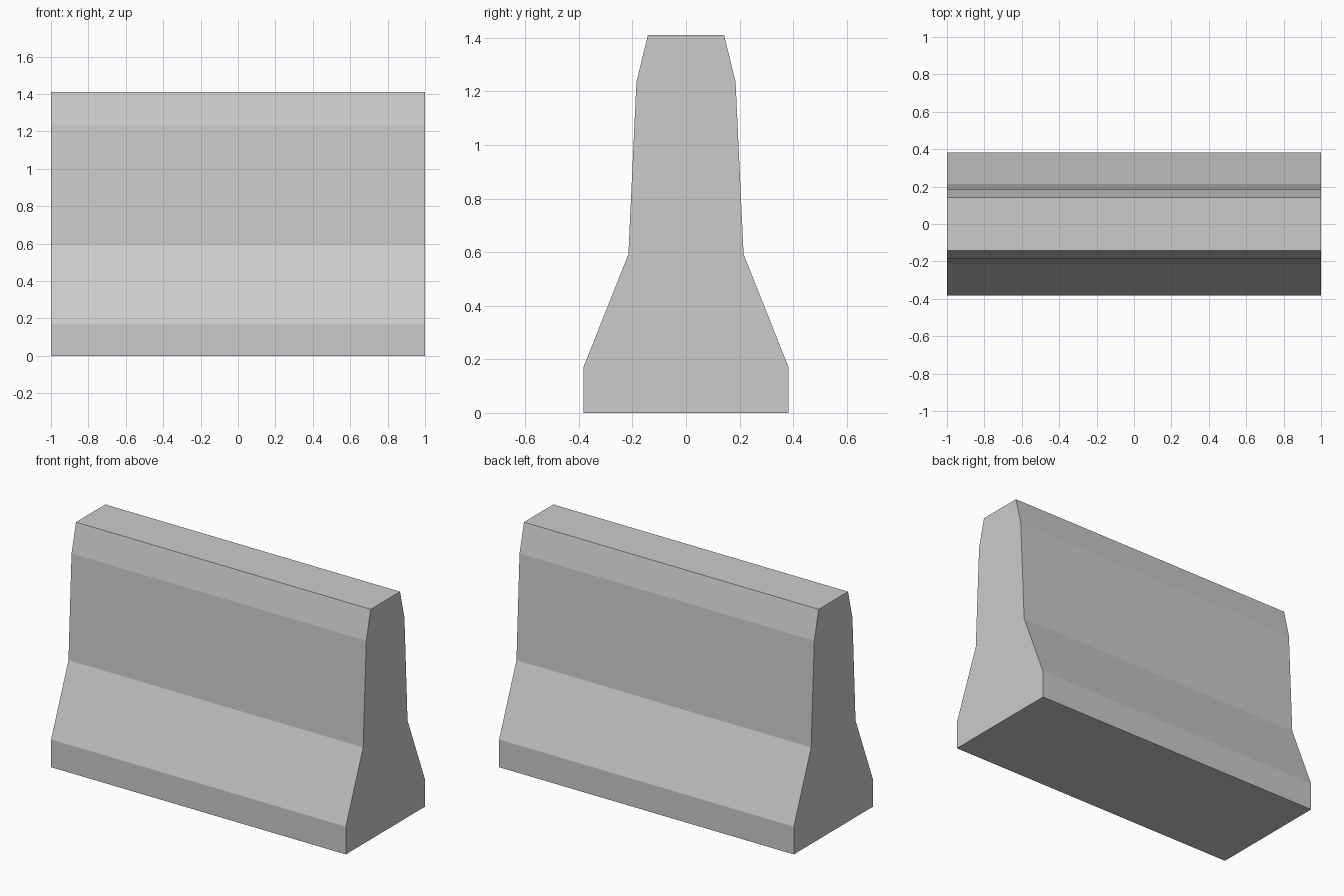
import bpy
import bmesh

default = bpy.data.objects.get("Cube")
if default:
    bpy.data.objects.remove(default, do_unlink=True)

# Plain concrete colour
concrete = bpy.data.materials.new("concrete_grey")
concrete.use_nodes = True
grey = (0.6, 0.6, 0.6, 1.0)
concrete.diffuse_color = grey
concrete.node_tree.nodes["Principled BSDF"].inputs["Base Color"].default_value = grey

# Half of the cross-section: (half width, height), from the foot to the top
half_profile = [(0.383, 0.0), (0.383, 0.17), (0.215, 0.592), (0.185, 1.235), (0.142, 1.411)]
outline = half_profile + [(-w, z) for w, z in reversed(half_profile)]

# Barrier: the mirrored cross-section extruded along its length
bm = bmesh.new()
end = bm.faces.new([bm.verts.new((-1, y, z)) for y, z in outline])
swept = bmesh.ops.extrude_face_region(bm, geom=[end], use_keep_orig=True)
moved = [v for v in swept["geom"] if isinstance(v, bmesh.types.BMVert)]
bmesh.ops.translate(bm, vec=(2, 0, 0), verts=moved)
bmesh.ops.recalc_face_normals(bm, faces=bm.faces[:])

mesh = bpy.data.meshes.new("barrier")
bm.to_mesh(mesh)
bm.free()
mesh.materials.append(concrete)
barrier = bpy.data.objects.new("barrier", mesh)
bpy.context.collection.objects.link(barrier)
